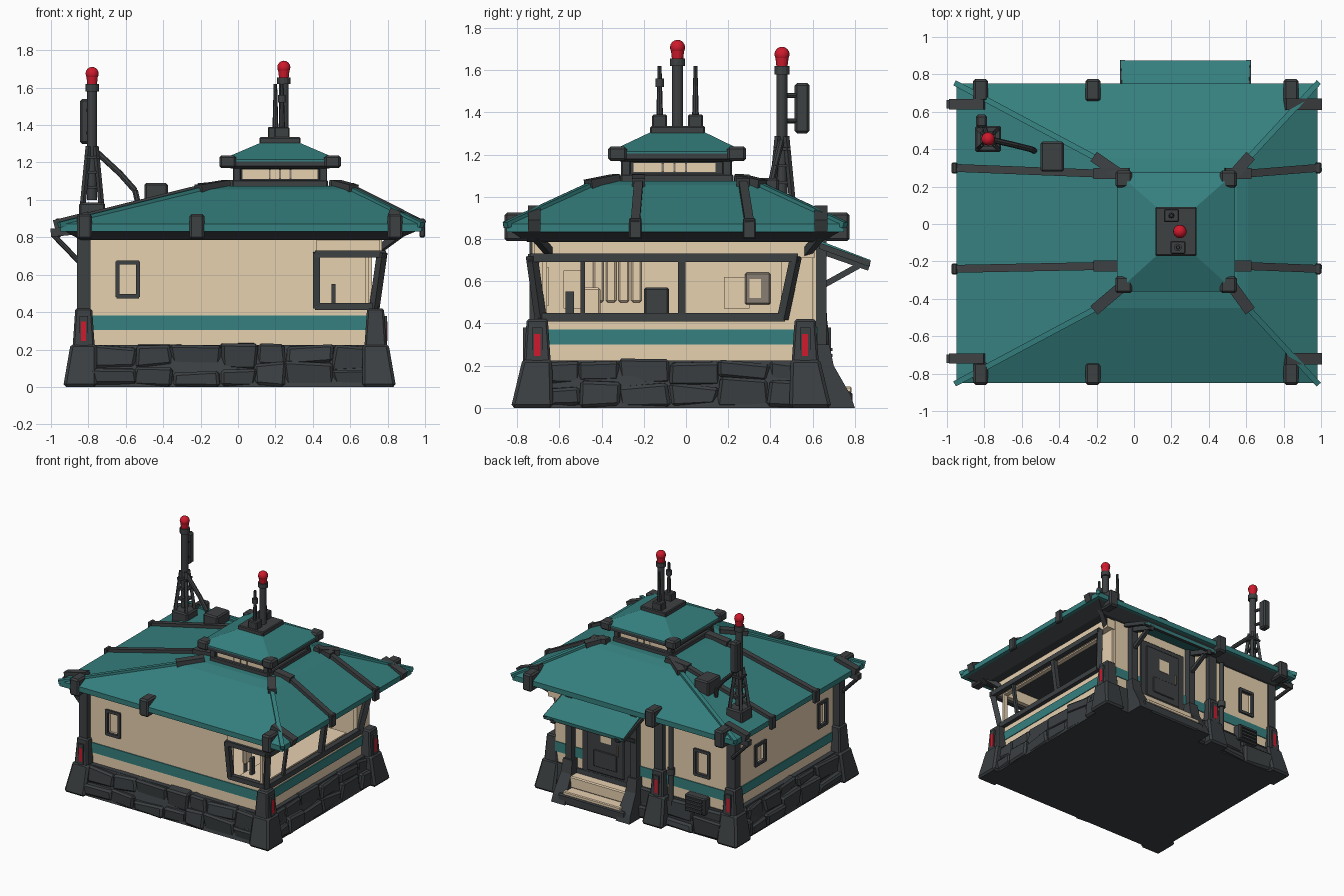
import bpy, bmesh, random
from mathutils import Vector

random.seed(4)
if "Cube" in bpy.data.objects:
    bpy.data.objects.remove(bpy.data.objects["Cube"])


def material(name, rgb):
    m = bpy.data.materials.new(name)
    m.use_nodes = True
    m.diffuse_color = (*rgb, 1)
    b = m.node_tree.nodes["Principled BSDF"]
    b.inputs["Base Color"].default_value = (*rgb, 1)
    return m


TEAL = material("teal", (0.035, 0.215, 0.21))
DARK = material("dark_metal", (0.047, 0.052, 0.055))
STONE = material("stone", (0.044, 0.05, 0.054))
CREAM = material("cream", (0.88, 0.70, 0.48))
RED = material("lamp_red", (0.62, 0.01, 0.025))
GREY = material("grey", (0.25, 0.21, 0.17))


def finish(name, bm, mat, smooth=False):
    bmesh.ops.recalc_face_normals(bm, faces=bm.faces)
    me = bpy.data.meshes.new(name)
    bm.to_mesh(me)
    bm.free()
    me.materials.append(mat)
    for p in me.polygons:
        p.use_smooth = smooth
    ob = bpy.data.objects.new(name, me)
    bpy.context.collection.objects.link(ob)
    return ob


def loft(name, rings, mat, bevel=0.0, jitter=0.0):
    """Stack of rectangles (x0, x1, y0, y1, z), capped at both ends."""
    bm = bmesh.new()
    loops = [[bm.verts.new(c) for c in ((a, c0, z), (b, c0, z), (b, d, z), (a, d, z))]
             for a, b, c0, d, z in rings]
    for lo, hi in zip(loops, loops[1:]):
        for i in range(4):
            j = (i + 1) % 4
            bm.faces.new((lo[i], lo[j], hi[j], hi[i]))
    bm.faces.new(loops[0])
    bm.faces.new(loops[-1])
    for v in bm.verts:
        v.co += Vector([random.uniform(-jitter, jitter) for _ in range(3)])
        v.co.z = max(v.co.z, 0)
    if bevel:
        bmesh.ops.bevel(bm, geom=bm.edges[:], offset=bevel, segments=1, affect='EDGES')
    return finish(name, bm, mat)


def block(name, x, y, z, mat, bevel=0.0, jitter=0.0):
    return loft(name, [(*x, *y, z[0]), (*x, *y, z[1])], mat, bevel, jitter)


def rod(name, p, q, r, mat, sides=12, r2=None):
    """Bar between two points; four sides gives a square beam of half width r."""
    p, q = Vector(p), Vector(q)
    d = q - p
    bm = bmesh.new()
    if sides == 4:
        bmesh.ops.create_cube(bm, size=1)
        for v in bm.verts:
            v.co = Vector((v.co.x * 2 * r, v.co.y * 2 * r, v.co.z * (d.length + r)))
    else:
        bmesh.ops.create_cone(bm, cap_ends=True, segments=sides, radius1=r,
                              radius2=r if r2 is None else r2, depth=d.length)
    ob = finish(name, bm, mat)
    ob.rotation_mode = 'QUATERNION'
    ob.rotation_quaternion = d.to_track_quat('Z', 'Y')
    ob.location = (p + q) / 2


def frame(name, pts, r):
    for i, p in enumerate(pts):
        rod(name, p, pts[(i + 1) % len(pts)], r, DARK, 4)


def wall(name, a, b, holes):
    """Upright wall from a to b, with rectangular openings (u0, u1, z0, z1)."""
    a, b = Vector((*a, 0)), Vector((*b, 0))
    length, d = (b - a).length, (b - a).normalized()
    us = sorted({0, length, *[u for h in holes for u in h[:2]]})
    zs = sorted({0.2, 0.81, *[z for h in holes for z in h[2:]]})
    bm = bmesh.new()
    for u0, u1 in zip(us, us[1:]):
        for z0, z1 in zip(zs, zs[1:]):
            u, z = (u0 + u1) / 2, (z0 + z1) / 2
            if not any(h[0] < u < h[1] and h[2] < z < h[3] for h in holes):
                bm.faces.new([bm.verts.new(a + d * s + Vector((0, 0, t)))
                              for s, t in ((u0, z0), (u1, z0), (u1, z1), (u0, z1))])
    bmesh.ops.remove_doubles(bm, verts=bm.verts, dist=0.0001)
    mod = finish(name, bm, CREAM).modifiers.new("thickness", 'SOLIDIFY')
    mod.thickness, mod.offset = 0.035, 0


# Walls, with window openings and painted stripe
X0, X1, Y0, Y1 = -0.79, 0.70, -0.68, 0.6
wall("front_wall", (X0, Y0), (X1, Y0), [(0.15, 0.25, 0.49, 0.66), (1.22, 1.47, 0.43, 0.7)])
wall("left_wall", (X1, Y0), (X1, Y1), [(0.02, 1.13, 0.43, 0.7)])
wall("back_wall", (X0, Y1), (X1, Y1), [(0.16, 0.27, 0.45, 0.64)])
wall("right_wall", (X0, Y0), (X0, Y1), [(0.1, 0.2, 0.47, 0.65), (0.86, 0.98, 0.47, 0.62)])
for y, s in ((Y0, -1), (Y1, 1)):
    block("stripe", (X0, X1), sorted((y + s * 0.017, y + s * 0.024)), (0.305, 0.382), TEAL)
for x, s in ((X0, -1), (X1, 1)):
    block("stripe", sorted((x + s * 0.017, x + s * 0.024)), (Y0, Y1), (0.3, 0.37), TEAL)
block("window_header", (0.69, 0.77), (-0.72, 0.61), (0.71, 0.81), CREAM)
block("front_header", (0.42, 0.76), (-0.73, -0.67), (0.71, 0.81), CREAM)

# Outward leaning corner window
low, top = (0.73, -0.69, 0.43), (0.77, -0.73, 0.71)
frame("side_window_frame", [low, (0.73, 0.46, 0.43), (0.77, 0.52, 0.71), top], 0.02)
frame("front_window_frame", [(0.42, -0.69, 0.43), low, top, (0.42, -0.73, 0.71)], 0.018)
for y, r in ((-0.49, 0.011), (-0.02, 0.018)):
    rod("window_mullion", (0.73, y, 0.43), (0.77, y, 0.71), r, DARK, 4)
# Small recessed windows with pale panes
for x0, x1, y, s, z0, z1 in ((-0.645, -0.535, -0.7, 1, 0.485, 0.665), (-0.635, -0.515, 0.62, -1, 0.45, 0.64)):
    frame("small_window_frame", [(x0, y, z0), (x1, y, z0), (x1, y, z1), (x0, y, z1)], 0.011)
    block("window_pane", (x0, x1), sorted((y + s * 0.034, y + s * 0.05)), (z0, z1), CREAM)
for y0, y1, z0, z1 in ((-0.58, -0.48, 0.47, 0.65), (0.18, 0.3, 0.47, 0.62)):
    x = -0.81
    frame("side_small_frame", [(x, y0, z0), (x, y1, z0), (x, y1, z1), (x, y0, z1)], 0.011)
    block("side_pane", (x + 0.034, x + 0.05), (y0, y1), (z0, z1), CREAM)

# Interior furnishings
block("floor", (-0.78, 0.69), (-0.67, 0.59), (0.2, 0.24), CREAM)
block("desk", (0.45, 0.66), (-0.62, 0.4), (0.39, 0.42), CREAM)
block("wall_panel", (-0.77, -0.75), (0.28, 0.4), (0.49, 0.64), GREY, 0.006)
block("wall_panel_screen", (-0.755, -0.745), (0.3, 0.355), (0.52, 0.61), CREAM)
for i in range(4):
    block("wall_padding", (-0.77, -0.74), (-0.44 + i * 0.06, -0.39 + i * 0.06), (0.5, 0.78), CREAM, 0.008)
for y, m, w in ((-0.14, DARK, 0.06), (-0.45, CREAM, 0.045)):
    block("chair_back", (0.38, 0.41), (y - w, y + w), (0.44, 0.57), m, 0.01)
    rod("chair_stem", (0.38, y, 0.24), (0.38, y, 0.46), 0.015, DARK)
block("monitor", (0.5, 0.52), (-0.57, -0.53), (0.42, 0.55), DARK)

# Stone foundation: core plus irregular stones
loft("foundation", [(-0.89, 0.79, -0.79, 0.66, 0), (-0.845, 0.75, -0.735, 0.63, 0.225)], STONE)


def stones(lo, hi, place):
    u = lo
    while u < hi - 0.05:
        w = min(random.uniform(0.15, 0.28), hi - u)
        split = random.uniform(0.07, 0.15)
        for z0, z1, out in ((0, split, 0.026), (split, 0.22, 0.0)):
            x, y = place(u, u + w, out + random.uniform(0, 0.01))
            block("stone", x, y, (z0, z1), STONE, 0.014, 0.016)
        u += w


stones(-0.78, 0.7, lambda a, b, o: ((a, b), (-0.765 - o, -0.66)))
stones(-0.78, 0.02, lambda a, b, o: ((a, b), (0.5, 0.645 + o)))
stones(-0.65, 0.52, lambda a, b, o: ((0.6, 0.77 + o), (a, b)))
stones(-0.65, 0.52, lambda a, b, o: ((-0.87 - o, -0.7), (a, b)))

# Corner piers with red light slots, and wall posts
for x, y, post, side in ((-0.825, -0.705, 1, (0, -1)), (0.735, -0.705, 0, (1, 0)),
                         (0.735, 0.565, 0, (1, 0)), (-0.825, 0.59, 1, (0, 1)), (-0.22, 0.62, 1, (0, 1))):
    ox, oy = (0 if abs(x) < 0.5 else (0.02 if x > 0 else -0.02)), (0.025 if y > 0 else -0.025)
    loft("pier_base", [(x + ox - 0.09, x + ox + 0.09, y + oy - 0.1, y + oy + 0.1, 0),
                       (x - 0.07, x + 0.07, y - 0.07, y + 0.07, 0.23)], STONE, 0.015)
    loft("pier", [(x - 0.06, x + 0.06, y - 0.065, y + 0.065, 0.2),
                  (x - 0.045, x + 0.045, y - 0.05, y + 0.05, 0.42)], DARK, 0.01)
    cx, cy = x + side[0] * 0.055, y + side[1] * 0.06
    wx, wy = (0.007, 0.024) if side[0] else (0.022, 0.007)
    block("light_slot", (cx - wx, cx + wx), (cy - wy, cy + wy), (0.22, 0.38), DARK)
    cx, cy = cx + side[0] * 0.004, cy + side[1] * 0.004
    block("red_light", (cx - wx * 0.6, cx + wx * 0.6), (cy - wy * 0.6, cy + wy * 0.6), (0.245, 0.35), RED)
    if post:
        rod("wall_post", (x, y, 0.4), (x, y, 0.82), 0.036, DARK, 4)

# Main hipped roof
EAVE, TOP = (-0.95, 0.98, -0.85, 0.75), (-0.2, 0.61, -0.45, 0.35)
loft("eave_underside", [(-0.84, 0.84, -0.75, 0.64, 0.785), (-0.93, 0.96, -0.83, 0.73, 0.835)], DARK)
loft("main_roof", [(*EAVE, 0.832), (*EAVE, 0.872), (*TOP, 1.055), (-0.09, 0.55, -0.36, 0.28, 1.075)], TEAL)
for i in range(2):
    for j in range(2, 4):
        a = Vector((EAVE[i], EAVE[j], 0.868))
        b = Vector((TOP[i], TOP[j], 1.053))
        rod("hip_ridge", a, b, 0.015, TEAL, 4)
        c = Vector(((-0.07, 0.53)[i], (-0.34, 0.26)[j - 2], 1.075))
        rod("hip_collar", b, c, 0.03, DARK, 4)
for y0, y1 in ((-0.24, -0.225), (0.3, 0.27)):
    for e, t, n in ((-0.96, -0.2, -0.04), (0.985, 0.61, 0.5)):
        rod("roof_rib", (e, y0, 0.872), (t, y1, 1.06), 0.021, DARK, 4)
        rod("roof_rib_top", (t, y1, 1.06), (n, y1, 1.075), 0.03, DARK, 4)
        block("rib_bracket", (e - 0.015, e + 0.015), (y0 - 0.03, y0 + 0.03), (0.8, 0.9), DARK, 0.006)
for x in (-0.82, -0.22, 0.84):
    for y0, y1 in ((-0.86, -0.74), (0.655, 0.775)):
        block("eave_bracket", (x - 0.04, x + 0.04), (y0, y1), (0.79, 0.925), DARK, 0.012)
# Side eave clamps and diagonal braces
for y in (-0.72, 0.64):
    rod("eave_clamp", (-0.97, y, 0.868), (-0.81, y, 0.908), 0.027, DARK, 4)
    rod("eave_clamp", (0.98, y, 0.866), (0.82, y, 0.925), 0.03, DARK, 4)
    rod("eave_outrigger", (-0.99, y, 0.825), (-0.83, y, 0.84), 0.022, DARK, 4)
    rod("eave_brace", (-0.85, y, 0.67), (-0.985, y, 0.81), 0.014, DARK, 8)
    rod("eave_brace", (0.76, y * 0.9, 0.74), (0.87, y, 0.82), 0.018, DARK, 4)

# Cupola with windows and its own roof
block("cupola_skirt", (-0.03, 0.48), (-0.31, 0.225), (1.05, 1.107), DARK, 0.006)
block("cupola_body", (-0.005, 0.455), (-0.285, 0.195), (1.08, 1.2), DARK)
for y in (-0.288, 0.198):
    block("cupola_window", (0.025, 0.425), (y - 0.004, y + 0.004), (1.112, 1.162), CREAM)
    for x in (0.17, 0.225, 0.28):
        block("cupola_mullion", (x - 0.005, x + 0.005), (y - 0.007, y + 0.007), (1.112, 1.162), GREY)
for x in (-0.008, 0.458):
    block("cupola_side_window", (x - 0.004, x + 0.004), (-0.25, 0.14), (1.118, 1.16), CREAM)
    for y in (-0.11, -0.055, 0.0):
        block("cupola_side_mullion", (x - 0.007, x + 0.007), (y - 0.005, y + 0.005), (1.118, 1.16), GREY)
UP = (-0.09, 0.54, -0.36, 0.275)
loft("cupola_eave", [(-0.02, 0.47, -0.3, 0.21, 1.165), (*UP, 1.18), (*UP, 1.205)], DARK)
loft("cupola_roof", [(*UP, 1.2), (*UP, 1.215), (0.12, 0.33, -0.17, 0.09, 1.305)], TEAL)
for x, cx in ((-0.055, -0.005), (0.505, 0.455)):
    for y, cy in ((-0.325, -0.285), (0.24, 0.195)):
        block("cupola_corner", (x - 0.045, x + 0.045), (y - 0.045, y + 0.045), (1.17, 1.238), DARK, 0.012)
        block("cupola_post", (cx - 0.022, cx + 0.022), (cy - 0.022, cy + 0.022), (1.08, 1.19), DARK, 0.005)
block("cupola_cap", (0.115, 0.335), (-0.17, 0.09), (1.29, 1.335), DARK, 0.006)


def lamp(x, y, z):
    rod("lamp_neck", (x, y, z), (x, y, z + 0.06), 0.026, RED, 14, 0.033)
    bm = bmesh.new()
    bmesh.ops.create_uvsphere(bm, u_segments=14, v_segments=8, radius=0.036)
    bmesh.ops.translate(bm, verts=bm.verts, vec=(x, y, z + 0.06))
    finish("lamp_bulb", bm, RED, True)


# Cupola mast and antennas
MX, MY = 0.245, -0.04
rod("mast", (MX, MY, 1.33), (MX, MY, 1.62), 0.026, DARK)
rod("mast_collar", (MX, MY, 1.62), (MX, MY, 1.655), 0.036, DARK)
lamp(MX, MY, 1.648)
for x, y, z in ((0.235, -0.125, 1.62), (0.2, 0.045, 1.62)):
    block("antenna_foot", (x - 0.04, x + 0.04), (y - 0.035, y + 0.035), (1.33, 1.39), DARK, 0.006)
    rod("antenna", (x, y, 1.38), (x, y, z), 0.016, DARK, 8, 0.009)
rod("antenna_ring", (0.235, -0.125, 1.52), (0.235, -0.125, 1.56), 0.02, DARK)

# Tall corner mast on a braced stand
TX, TY = -0.78, 0.455
block("mast_foot", (TX - 0.07, TX + 0.07), (TY - 0.07, TY + 0.07), (0.87, 0.985), DARK, 0.01)
for sx in (-1, 1):
    for sy in (-1, 1):
        rod("stand_leg", (TX + sx * 0.05, TY + sy * 0.05, 0.97), (TX + sx * 0.02, TY + sy * 0.02, 1.28), 0.011, DARK, 4)
for z in (1.06, 1.14, 1.22):
    block("stand_tie", (TX - 0.04, TX + 0.04), (TY - 0.04, TY + 0.04), (z, z + 0.014), DARK)
rod("tall_mast", (TX, TY, 1.0), (TX, TY, 1.61), 0.026, DARK)
rod("tall_mast_collar", (TX, TY, 1.58), (TX, TY, 1.62), 0.036, DARK)
lamp(TX, TY, 1.615)
block("signal_box", (-0.845, -0.785), (0.515, 0.585), (1.3, 1.54), DARK, 0.012)
for z in (1.36, 1.48):
    rod("signal_arm", (TX, TY, z), (-0.81, 0.55, z), 0.012, DARK, 8)
path = [(-0.76, 0.45, 1.26), (-0.63, 0.42, 1.14), (-0.55, 0.4, 1.05), (-0.53, 0.39, 0.96)]
for p, q in zip(path, path[1:]):
    rod("mast_stay", p, q, 0.016, DARK, 8)
block("roof_unit", (-0.5, -0.375), (0.28, 0.44), (0.96, 1.09), DARK, 0.01)

# Back porch: door, posts, steps, awning
block("door_surround", (0.04, 0.46), (0.59, 0.63), (0.22, 0.71), DARK, 0.006)
block("door", (0.09, 0.41), (0.61, 0.64), (0.24, 0.67), DARK, 0.006)
block("door_window", (0.2, 0.29), (0.637, 0.644), (0.49, 0.59), CREAM)
block("door_panel", (0.15, 0.35), (0.63, 0.647), (0.29, 0.42), DARK, 0.004)
rod("door_handle", (0.14, 0.65, 0.42), (0.14, 0.65, 0.5), 0.008, GREY, 8)
block("porch_floor", (0.0, 0.54), (0.55, 0.71), (0.1, 0.19), CREAM, 0.008)
block("step_stone", (-0.02, 0.56), (0.55, 0.79), (0, 0.075), STONE, 0.01)
block("step_tread", (0.02, 0.52), (0.6, 0.785), (0.07, 0.1), CREAM, 0.006)
for x in (-0.01, 0.55):
    rod("porch_post", (x, 0.64, 0.18), (x, 0.64, 0.8), 0.027, DARK, 4)
    loft("porch_post_foot", [(x - 0.06, x + 0.06, 0.56, 0.8, 0), (x - 0.055, x + 0.055, 0.56, 0.78, 0.06),
                             (x - 0.045, x + 0.045, 0.58, 0.7, 0.2), (x - 0.04, x + 0.04, 0.6, 0.68, 0.3)], STONE)
    rod("awning_strut", (x, 0.65, 0.58), (x, 0.83, 0.68), 0.014, DARK, 4)
    rod("awning_arm", (x, 0.63, 0.75), (x, 0.86, 0.67), 0.018, DARK, 4)
loft("awning", [(-0.07, 0.62, 0.845, 0.87, 0.672), (-0.07, 0.62, 0.835, 0.875, 0.7),
                (-0.06, 0.61, 0.6, 0.64, 0.79)], TEAL)
rod("awning_edge", (-0.06, 0.86, 0.682), (0.61, 0.86, 0.682), 0.011, DARK, 4)
for x in (-0.062, 0.612):
    rod("awning_end", (x, 0.64, 0.765), (x, 0.865, 0.685), 0.014, DARK, 4)

# Back wall vent and pipe
block("vent", (-0.64, -0.46), (0.56, 0.68), (0.17, 0.3), DARK, 0.008)
for i in range(4):
    block("vent_slat", (-0.62, -0.48), (0.67, 0.695), (0.185 + i * 0.028, 0.2 + i * 0.028), DARK)
rod("wall_pipe", (-0.32, 0.64, 0.15), (-0.32, 0.64, 0.78), 0.018, DARK)
rod("pipe_collar", (-0.32, 0.64, 0.4), (-0.32, 0.64, 0.45), 0.028, DARK)
